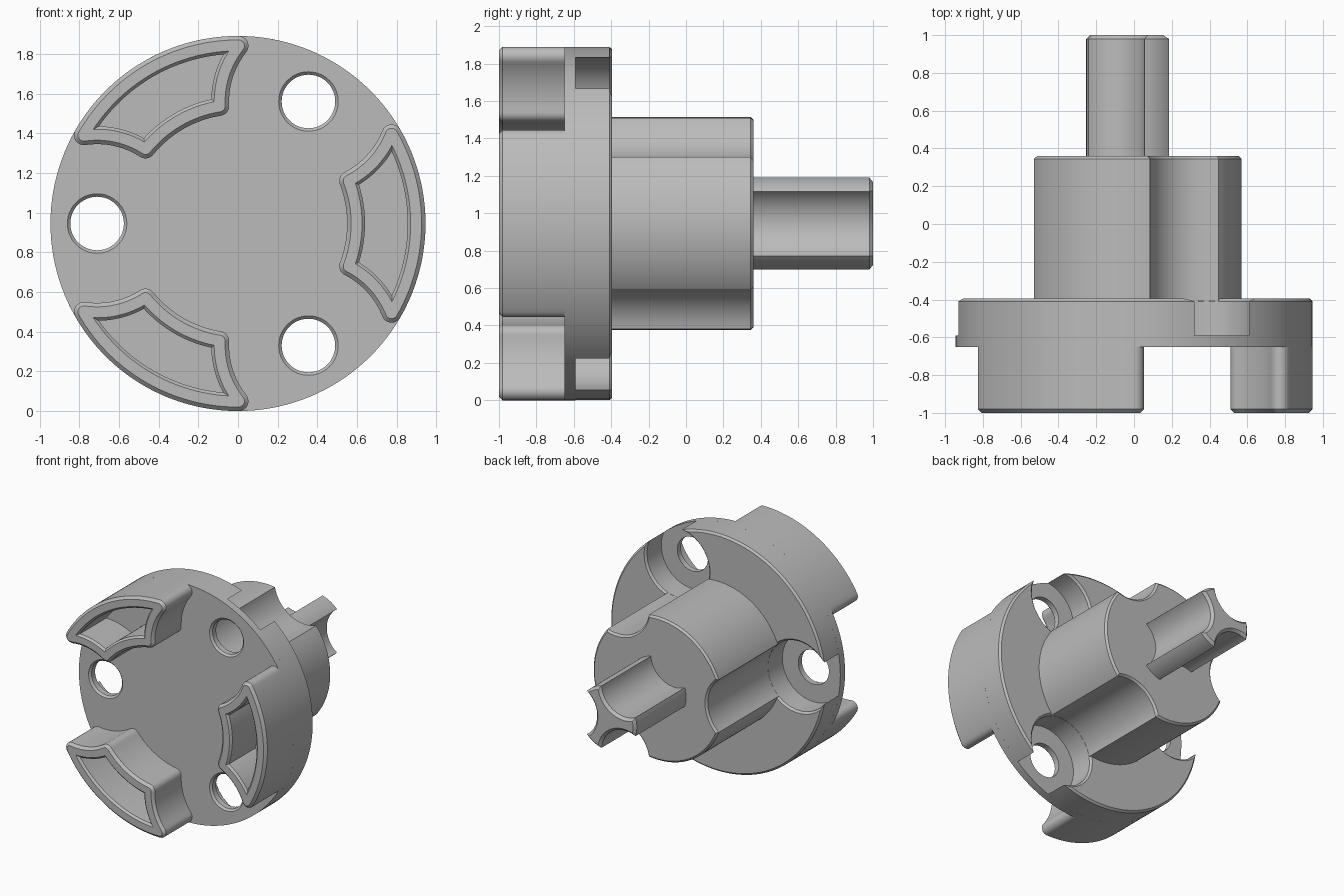
import bpy, bmesh
from math import sin, cos, atan2, acos, pi, hypot, radians

AXIS_Z = 0.945            # height of the main axis
R = 0.945                 # flange radius
HOLE_DIST = 0.71          # distance of bolt holes from the axis
THIRD = 2 * pi / 3

if "Cube" in bpy.data.objects:
    bpy.data.objects.remove(bpy.data.objects["Cube"], do_unlink=True)

grey = bpy.data.materials.new("plain grey")
grey.use_nodes = True
grey.diffuse_color = (0.5, 0.5, 0.5, 1)
grey.node_tree.nodes["Principled BSDF"].inputs["Base Color"].default_value = (0.5, 0.5, 0.5, 1)


def arc(cx, cy, r, a0, a1, n):
    return [(cx + r * cos(a0 + (a1 - a0) * i / n),
             cy + r * sin(a0 + (a1 - a0) * i / n)) for i in range(n + 1)]


def rotate(points, a):
    return [(x * cos(a) - y * sin(a), x * sin(a) + y * cos(a)) for x, y in points]


def half_angle(r, dist, cut):
    """Half angle at which a circle r is crossed by a circle cut centred at dist."""
    return acos((r * r + dist * dist - cut * cut) / (2 * r * dist))


def notched(r, dist, cut, start, inset=0):
    """Circle with three round notches, optionally inset."""
    r, cut = r - inset, cut + inset
    d = half_angle(r, dist, cut)
    a = atan2(-r * sin(d), r * cos(d) - dist)
    sector = arc(dist, 0, cut, a, -2 * pi - a, 24)
    sector += arc(0, 0, r, d, THIRD - d, 32)[1:-1]
    return [p for i in range(3) for p in rotate(sector, start + i * THIRD)]


def lug_outline(inset):
    """Arc-shaped block with concave ends around the bolt holes."""
    core = max(inset, 0.05)
    k = core - inset                      # corner rounding left over
    ro, ri, h = R - core, 0.55 + core, 0.40 + core
    ao = pi / 3 - half_angle(ro, HOLE_DIST, h)
    ai = pi / 3 - half_angle(ri, HOLE_DIST, h)
    hx, hy = HOLE_DIST * cos(pi / 3), HOLE_DIST * sin(pi / 3)
    ox, oy = ro * cos(ao), ro * sin(ao)
    ix, iy = ri * cos(ai), ri * sin(ai)
    to_o, to_i = atan2(oy - hy, ox - hx), atan2(iy - hy, ix - hx)
    half = arc(0, 0, R - inset, 0, ao, 16)
    half += arc(ox, oy, k, ao, to_o + pi, 8)
    half += arc(hx, hy, 0.40 + inset, to_o, to_i, 12)
    half += arc(ix, iy, k, to_i + pi, ai + pi, 8)
    half += arc(0, 0, 0.55 + inset, ai, 0, 12)
    return half + [(x, -y) for x, y in reversed(half[1:-1])]


def loft(bm, rings, cap_start=True):
    """Skin a list of (outline, y) rings and cap the ends."""
    loops = [[bm.verts.new((x, y, z + AXIS_Z)) for x, z in pts] for pts, y in rings]
    n = len(loops[0])
    for a, b in zip(loops, loops[1:]):
        for i in range(n):
            j = (i + 1) % n
            bm.faces.new((a[i], a[j], b[j], b[i]))
    bm.faces.new(loops[-1])
    if cap_start:
        bm.faces.new(loops[0])


def finish(name, bm):
    bmesh.ops.remove_doubles(bm, verts=bm.verts, dist=1e-5)
    bmesh.ops.recalc_face_normals(bm, faces=bm.faces)
    mesh = bpy.data.meshes.new(name)
    bm.to_mesh(mesh)
    bm.free()
    mesh.materials.append(grey)
    obj = bpy.data.objects.new(name, mesh)
    bpy.context.collection.objects.link(obj)
    return obj


def smooth(obj):
    bpy.ops.object.select_all(action='DESELECT')
    obj.select_set(True)
    bpy.context.view_layer.objects.active = obj
    bpy.ops.object.shade_smooth_by_angle(angle=radians(30))


def solid(name, rings):
    bm = bmesh.new()
    loft(bm, rings)
    obj = finish(name, bm)
    smooth(obj)
    return obj


# Front plate with three chamfered bolt holes
def circle(cx, cz, r, n):
    return arc(cx, cz, r, 0, 2 * pi, n)[:-1]


bm = bmesh.new()
loft(bm, [(circle(0, 0, R, 144), -0.65), (circle(0, 0, R, 144), -0.59)])
plate = finish("front_plate", bm)

bm = bmesh.new()
for i in range(3):
    a = pi / 3 + i * THIRD
    cx, cz = HOLE_DIST * cos(a), HOLE_DIST * sin(a)
    loft(bm, [(circle(cx, cz, r, 48), y) for r, y in
              ((0.165, -0.665), (0.135, -0.635), (0.135, -0.5))])
cutter = finish("hole_cutter", bm)
cutter.hide_render = True

mod = plate.modifiers.new("holes", 'BOOLEAN')
mod.operation, mod.solver, mod.object = 'DIFFERENCE', 'EXACT', cutter
deps = bpy.context.evaluated_depsgraph_get()
cut_mesh = bpy.data.meshes.new_from_object(plate.evaluated_get(deps))
plate.modifiers.clear()
plate.data = cut_mesh
bpy.data.objects.remove(cutter, do_unlink=True)
smooth(plate)


# Flange, hub and shaft: notched cylinders with a chamfered back edge
def notched_solid(name, r, dist, cut, start, y0, y1, chamfer):
    edge = notched(r, dist, cut, start)
    solid(name, [(edge, y0), (edge, y1 - chamfer),
                 (notched(r, dist, cut, start, chamfer), y1)])


notched_solid("flange_back", R, HOLE_DIST, 0.276, pi / 3, -0.592, -0.395, 0.015)
notched_solid("hub", 0.57, HOLE_DIST, 0.276, pi / 3, -0.592, 0.36, 0.015)
notched_solid("shaft", 0.253, 0.305, 0.21, 0, 0.34, 1.0, 0.02)

# Three hollow lugs on the front
LUG_STEPS = ((0, -0.648), (0, -0.98), (0.02, -1.0),
             (0.075, -1.0), (0.09, -0.985), (0.09, -0.655))
for i, name in enumerate(("left_lug", "upper_right_lug", "lower_right_lug")):
    bm = bmesh.new()
    loft(bm, [(rotate(lug_outline(s), i * THIRD), y) for s, y in LUG_STEPS], cap_start=False)
    smooth(finish(name, bm))
